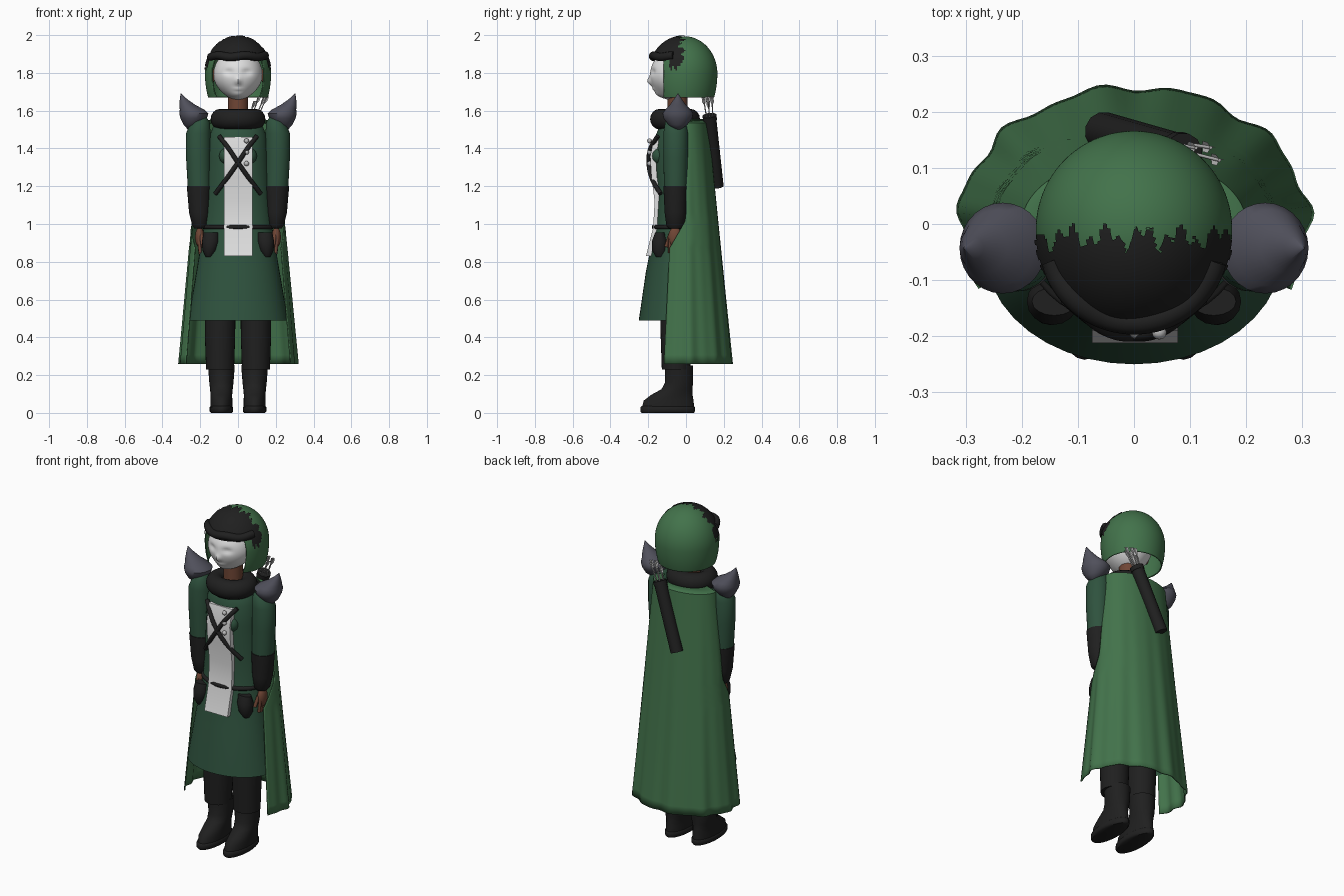
import bpy, bmesh, random
from math import sin, cos, pi, radians, exp
from mathutils import Vector

random.seed(4)
if "Cube" in bpy.data.objects:
    bpy.data.objects.remove(bpy.data.objects["Cube"], do_unlink=True)


def material(name, rgb):
    m = bpy.data.materials.new(name)
    m.use_nodes = True
    m.diffuse_color = (*rgb, 1)
    m.node_tree.nodes["Principled BSDF"].inputs["Base Color"].default_value = (*rgb, 1)
    return m


CAPE = material("cape green", (0.055, 0.17, 0.07))
TUNIC = material("tunic green", (0.028, 0.085, 0.048))
BLACK = material("black cloth", (0.014, 0.014, 0.014))
GREY = material("slate grey", (0.08, 0.08, 0.105))
WHITE = material("white", (0.75, 0.75, 0.75))
SKIN = material("brown skin", (0.16, 0.06, 0.035))
STEEL = material("pale grey", (0.5, 0.5, 0.5))


def finish(name, bm, mat, angle=50):
    bmesh.ops.recalc_face_normals(bm, faces=bm.faces)
    mesh = bpy.data.meshes.new(name)
    bm.to_mesh(mesh)
    bm.free()
    mesh.materials.append(mat)
    ob = bpy.data.objects.new(name, mesh)
    bpy.context.collection.objects.link(ob)
    bpy.ops.object.select_all(action='DESELECT')
    ob.select_set(True)
    bpy.context.view_layer.objects.active = ob
    bpy.ops.object.shade_smooth_by_angle(angle=radians(angle))
    return ob


def loft(name, rings, mat, n=28, bottom=True, top=True):
    """Skin over elliptical rings given as (cx, cy, z, rx, ry)."""
    bm = bmesh.new()
    rows = [[bm.verts.new((cx + rx * cos(2 * pi * i / n), cy + ry * sin(2 * pi * i / n), z))
             for i in range(n)] for cx, cy, z, rx, ry in rings]
    for a, b in zip(rows, rows[1:]):
        for i in range(n):
            j = (i + 1) % n
            bm.faces.new((a[i], a[j], b[j], b[i]))
    if bottom:
        bm.faces.new(rows[0][::-1])
    if top:
        bm.faces.new(rows[-1])
    return finish(name, bm, mat)


def sphere(centre, size, u=32, v=20):
    bm = bmesh.new()
    bmesh.ops.create_uvsphere(bm, u_segments=u, v_segments=v, radius=1)
    for p in bm.verts:
        p.co = Vector(centre) + p.co * Vector(size)
    return bm


def ball(name, centre, size, mat, u=20, v=12):
    return finish(name, sphere(centre, size, u, v), mat)


def tube(name, points, radius, mat, cyclic=False):
    cu = bpy.data.curves.new(name, 'CURVE')
    cu.dimensions = '3D'
    cu.bevel_depth, cu.bevel_resolution, cu.use_fill_caps = radius, 4, True
    sp = cu.splines.new('POLY' if len(points) == 2 else 'BEZIER')
    pts = sp.points if len(points) == 2 else sp.bezier_points
    pts.add(len(points) - 1)
    for p, co in zip(pts, points):
        if len(points) == 2:
            p.co = (*co, 1)
        else:
            p.co, p.handle_left_type, p.handle_right_type = co, 'AUTO', 'AUTO'
    tmp = bpy.data.objects.new(name, cu)
    bm = bmesh.new()
    bpy.context.collection.objects.link(tmp)
    bm.from_mesh(bpy.data.meshes.new_from_object(
        tmp.evaluated_get(bpy.context.evaluated_depsgraph_get())))
    bpy.data.objects.remove(tmp, do_unlink=True)
    return finish(name, bm, mat)


# Tunic with flared skirt, open at the hem
loft("tunic", [(0, cy, z, rx, ry) for z, rx, cy, ry in (
    (0.49, 0.265, -0.05, 0.20), (0.75, 0.22, -0.05, 0.162), (0.98, 0.182, -0.045, 0.12),
    (1.15, 0.168, -0.045, 0.11), (1.35, 0.158, -0.045, 0.125), (1.47, 0.15, -0.045, 0.115),
    (1.52, 0.13, -0.045, 0.095), (1.55, 0.1, -0.045, 0.07))], TUNIC, n=40, bottom=False)

# White front panel, a bent strip
bm = bmesh.new()
strip = [(1.46, -0.168), (1.36, -0.19), (1.25, -0.183), (1.12, -0.166), (0.98, -0.174), (0.83, -0.212)]
outline = strip + [(z, y + 0.03) for z, y in reversed(strip)]
side = bm.faces.new([bm.verts.new((-0.075, y, z)) for z, y in outline])
new = bmesh.ops.extrude_face_region(bm, geom=[side])["geom"]
bmesh.ops.translate(bm, vec=(0.153, 0, 0), verts=[g for g in new if isinstance(g, bmesh.types.BMVert)])
finish("front_panel", bm, WHITE)

# Belt, chest straps and buttons
loft("belt", [(0, -0.045, z, r, r - 0.053) for z, r in ((0.974, 0.184), (0.979, 0.189), (0.99, 0.189), (0.995, 0.184))],
     BLACK, n=40)
for s, side_name in ((1, "left"), (-1, "right")):
    tube(side_name + "_chest_strap", [(s * 0.1, -0.15, 1.465), (s * 0.05, -0.188, 1.4), (0, -0.197, 1.325),
                                      (-s * 0.06, -0.18, 1.24), (-s * 0.12, -0.135, 1.16)], 0.012, BLACK)
for z in (1.32, 1.38, 1.44):
    ball("button", (0.045, -0.193, z), (0.013, 0.013, 0.013), STEEL, 12, 8)

# Paired limbs, armour and pouches
for s, side_name in ((1, "left_"), (-1, "right_")):
    ball(side_name + "chest", (s * 0.055, -0.145, 1.36), (0.045, 0.04, 0.045), TUNIC)
    loft(side_name + "pouch", [(s * x, -0.138, z, rx, ry) for x, z, rx, ry in (
        (0.155, 0.825, 0.015, 0.02), (0.15, 0.86, 0.038, 0.042), (0.145, 0.91, 0.046, 0.042),
        (0.142, 0.955, 0.04, 0.025))], BLACK, n=16)
    loft(side_name + "sleeve", [(s * x, -0.055, z, rx, ry) for x, z, rx, ry in (
        (0.205, 1.195, 0.061, 0.061), (0.21, 1.35, 0.065, 0.065), (0.21, 1.48, 0.065, 0.065),
        (0.2, 1.54, 0.05, 0.055), (0.19, 1.57, 0.02, 0.025))], TUNIC)
    loft(side_name + "gauntlet", [(s * x, -0.056, z, rx, ry) for x, z, rx, ry in (
        (0.2, 0.975, 0.03, 0.035), (0.2, 0.99, 0.042, 0.048), (0.203, 1.06, 0.056, 0.057),
        (0.206, 1.2, 0.065, 0.064))], BLACK)
    ball(side_name + "palm", (s * 0.203, -0.058, 0.93), (0.024, 0.036, 0.055), SKIN)
    for k in range(4):
        y = -0.085 + 0.018 * k
        tube(side_name + "finger", [(s * 0.207, y, 0.92), (s * 0.2, y, 0.84 + 0.005 * abs(k - 1.5))], 0.009, SKIN)
    tube(side_name + "thumb", [(s * 0.195, -0.085, 0.94), (s * 0.185, -0.105, 0.88)], 0.01, SKIN)
    loft(side_name + "shoulder_pad", [(s * x, -0.043, z, rx, ry) for x, z, rx, ry in (
        (0.25, 1.5, 0.015, 0.015), (0.243, 1.525, 0.045, 0.05), (0.235, 1.56, 0.07, 0.076),
        (0.234, 1.585, 0.077, 0.081), (0.243, 1.605, 0.065, 0.068), (0.268, 1.63, 0.043, 0.043),
        (0.288, 1.66, 0.02, 0.022), (0.302, 1.69, 0.002, 0.002))], GREY)
    loft(side_name + "trouser_leg", [(s * 0.095, -0.052, z, rx, ry) for z, rx, ry in (
        (0.23, 0.074, 0.076), (0.4, 0.08, 0.082), (0.6, 0.082, 0.086))], BLACK)
    loft(side_name + "boot", [(s * 0.088, y, z, rx, ry) for y, z, rx, ry in (
        (-0.095, 0.03, 0.058, 0.138), (-0.092, 0.065, 0.058, 0.132), (-0.075, 0.095, 0.057, 0.11),
        (-0.048, 0.125, 0.06, 0.082), (-0.037, 0.16, 0.064, 0.074), (-0.037, 0.25, 0.071, 0.074))], BLACK)
    loft(side_name + "sole", [(s * 0.088, -0.097, z, rx, ry) for z, rx, ry in (
        (0, 0.055, 0.138), (0.008, 0.062, 0.145), (0.03, 0.062, 0.145), (0.036, 0.056, 0.138))], BLACK)
    ball(side_name + "ear", (s * 0.133, -0.055, 1.785), (0.013, 0.022, 0.035), SKIN)

# Neck and thick collar
loft("neck", [(0, -0.045, z, 0.053, 0.053) for z in (1.52, 1.7)], SKIN)
bm = bmesh.new()
N, M = 40, 16
ring = [[bm.verts.new(((0.095 + 0.05 * cos(b)) * cos(a), -0.058 + (0.082 + 0.05 * cos(b)) * sin(a),
                       1.555 + 0.054 * sin(b))) for b in (2 * pi * j / M for j in range(M))]
        for a in (2 * pi * i / N for i in range(N))]
for i in range(N):
    for j in range(M):
        k, l = (i + 1) % N, (j + 1) % M
        bm.faces.new((ring[i][j], ring[k][j], ring[k][l], ring[i][l]))
finish("collar", bm, BLACK)

# Face with tapered jaw, sockets, nose and lips
bm = sphere((0, -0.055, 1.79), (0.13, 0.135, 0.135), 64, 48)
for p in bm.verts:
    x, z = p.co.x, p.co.z
    drop = max(0, (1.79 - z) / 0.135)
    p.co.x *= 1 - 0.22 * drop ** 2
    if p.co.y < -0.08:
        bump = lambda bx, bz, w, h: exp(-((x - bx) / w) ** 2 - ((z - bz) / h) ** 2)
        p.co.y -= 0.02 * bump(0, 1.755, 0.014, 0.022) + 0.008 * bump(0, 1.715, 0.025, 0.008)
        p.co.y -= 0.018 * bump(0, 1.68, 0.05, 0.025)
        p.co.y += 0.012 * (bump(0.048, 1.805, 0.025, 0.016) + bump(-0.048, 1.805, 0.025, 0.016))
finish("face", bm, WHITE)


def skull(size):
    """Dome with stretched lower half, shared by hood and hair."""
    b = sphere((0, 0, 0), size, 128, 80)
    for p in b.verts:
        p.co.z *= 1 if p.co.z > 0 else 1.5
        p.co += Vector((0, -0.01, 1.797))
    return b


# Hood, open at the face and underneath
bm = skull((0.175, 0.176, 0.197))
for co, no in (((0, 0, 1.67), (0, 0, -1)), ((0, -0.118, 0), (0, -1, 0))):
    bmesh.ops.bisect_plane(bm, geom=bm.verts[:] + bm.edges[:] + bm.faces[:],
                           plane_co=co, plane_no=no, clear_outer=True)
hood = finish("hood", bm, CAPE)
mod = hood.modifiers.new("thickness", 'SOLIDIFY')
mod.thickness = 0.006

# Hair cap with ragged back edge and side locks
bm = skull((0.179, 0.19, 0.202))
drop = []
for f in bm.faces:
    c = f.calc_center_median()
    back = -0.022 + 0.014 * sin(c.x * 95) + 0.012 * sin(c.x * 230 + 1) + random.uniform(-0.004, 0.004)
    low = 1.865 if c.y < -0.09 else 1.825 + 0.012 * sin(c.y * 260)
    if c.y > back or c.z < low:
        drop.append(f)
bmesh.ops.delete(bm, geom=drop, context='FACES')
finish("hair", bm, BLACK)
tube("fringe", [(0.148 * cos(a), -0.03 - 0.145 * sin(a), 1.888 + 0.004 * sin(6 * a))
                for a in (pi * (0.08 + 0.84 * i / 16) for i in range(17))], 0.022, BLACK)

# Cape: wavy sheet that spreads around the sides below the arms
bm = bmesh.new()
rows, cols = 28, 80
grid = []
for r in range(rows + 1):
    s = max(0, (r - 1) / (rows - 1))
    rx, ry, z = 0.2 + 0.112 * s, 0.12 + 0.125 * s, 1.535 - 1.275 * s
    if r == 0:
        rx, ry, z = 0.14, 0.09, 1.555
    wrap = radians(28) * min(1, max(0, (s - 0.4) / 0.12))
    line = []
    for c in range(cols + 1):
        a = -wrap + (pi + 2 * wrap) * c / cols
        w = 1 + s * (0.022 * sin(11 * a + 0.6) + 0.012 * sin(19 * a))
        line.append(bm.verts.new((rx * w * cos(a), ry * w * sin(a), z)))
    grid.append(line)
for a, b in zip(grid, grid[1:]):
    for c in range(cols):
        bm.faces.new((a[c], a[c + 1], b[c + 1], b[c]))
cape = finish("cape", bm, CAPE)
cape.modifiers.new("thickness", 'SOLIDIFY').thickness = 0.006

# Quiver slung across the back, with arrows
top, base = Vector((0.085, 0.125, 1.57)), Vector((-0.055, 0.165, 1.2))
axis = (top - base).normalized()
tube("quiver", [base, top], 0.035, BLACK)
tube("quiver_rim", [top - axis * 0.02, top + axis * 0.005], 0.038, BLACK)
for k in range(6):
    off = Vector((0.02 * cos(k * pi / 3), 0.018 * sin(k * pi / 3), 0))
    tip = top + off * 1.4 + axis * random.uniform(0.085, 0.115)
    tube("arrow_shaft", [top + off - axis * 0.05, tip], 0.003, STEEL)
    for a in (0, 2 * pi / 3, 4 * pi / 3):
        out = Vector((cos(a), sin(a), 0)) * 0.011
        bm = bmesh.new()
        bm.faces.new([bm.verts.new(p) for p in (tip, tip + out, tip + out - axis * 0.025, tip - axis * 0.045)])
        finish("arrow_feather", bm, STEEL)
